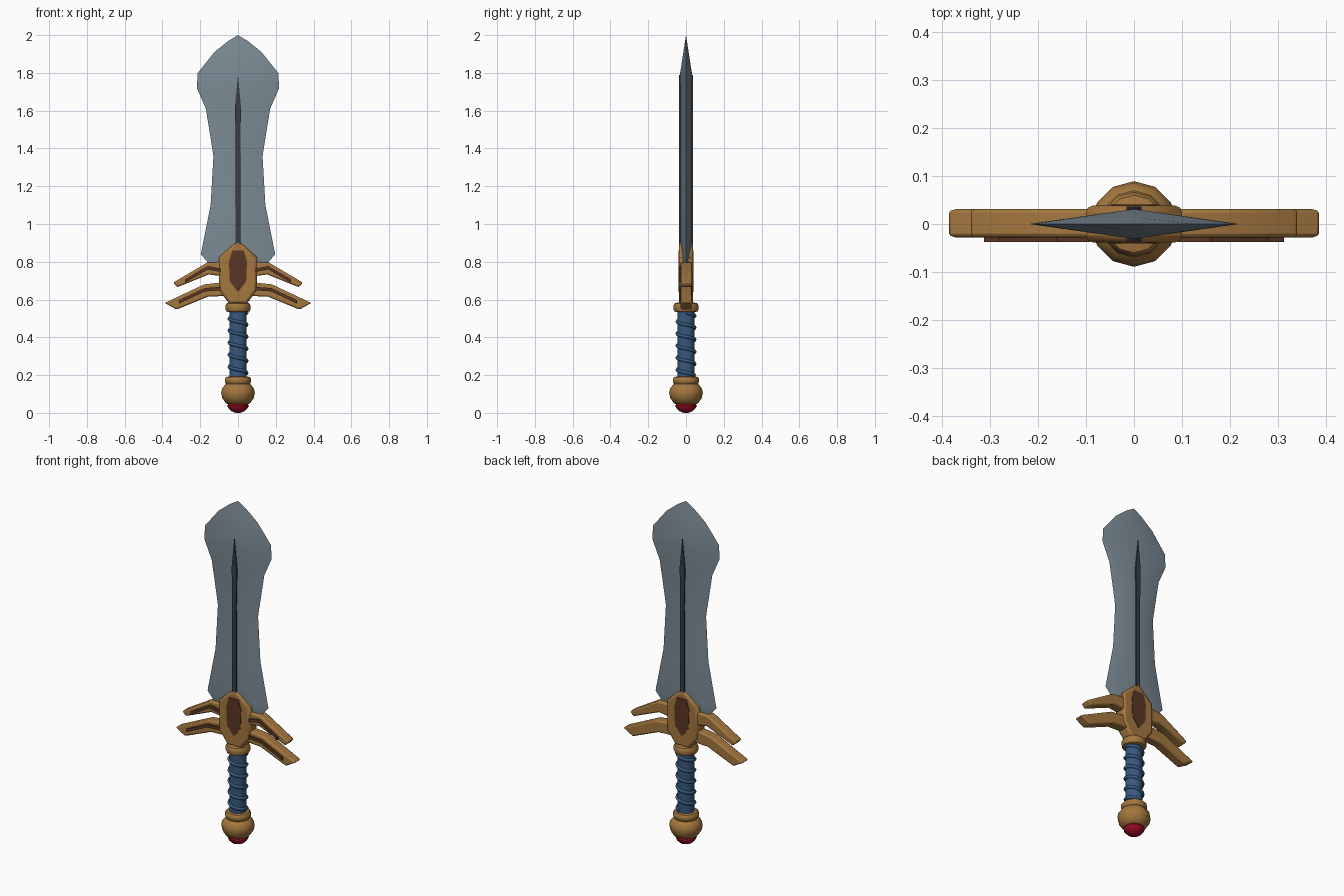
import bpy, bmesh, math

if "Cube" in bpy.data.objects:
    bpy.data.objects.remove(bpy.data.objects["Cube"])


def material(name, rgb):
    m = bpy.data.materials.new(name)
    m.diffuse_color = (*rgb, 1)
    m.use_nodes = True
    m.node_tree.nodes["Principled BSDF"].inputs["Base Color"].default_value = m.diffuse_color
    return m


GOLD = material("gold", (0.37, 0.185, 0.05))
STEEL = material("steel", (0.20, 0.26, 0.30))
DARK = material("dark steel", (0.04, 0.047, 0.062))
BLUE = material("blue leather", (0.04, 0.10, 0.21))
BROWN = material("dark brown", (0.10, 0.037, 0.018))
RED = material("red gem", (0.35, 0.004, 0.018))


def finish(name, bm, mat, bevel=0, smooth=None, segments=2):
    bmesh.ops.recalc_face_normals(bm, faces=bm.faces)
    me = bpy.data.meshes.new(name)
    bm.to_mesh(me)
    bm.free()
    ob = bpy.data.objects.new(name, me)
    bpy.context.collection.objects.link(ob)
    me.materials.append(mat)
    if bevel:
        b = ob.modifiers.new("bevel", 'BEVEL')
        b.width, b.segments, b.limit_method = bevel, segments, 'ANGLE'
        b.angle_limit = math.radians(50)
    if smooth:
        bpy.ops.object.select_all(action='DESELECT')
        ob.select_set(True)
        bpy.context.view_layer.objects.active = ob
        bpy.ops.object.shade_smooth_by_angle(angle=math.radians(smooth))
    return ob


def plate(name, pts, y0, y1, mat, bevel=0, smooth=None):
    """Outline in x, z extruded along y."""
    bm = bmesh.new()
    f = bm.faces.new([bm.verts.new((x, y0, z)) for x, z in pts])
    ext = bmesh.ops.extrude_face_region(bm, geom=[f])["geom"]
    for v in ext:
        if isinstance(v, bmesh.types.BMVert):
            v.co.y = y1
    return finish(name, bm, mat, bevel, smooth)


def both(half):
    """Complete a right half outline, skipping points on the centre line."""
    return half + [(-x, z) for x, z in reversed(half) if x > 0]


def lathe(name, prof, n, mat, smooth=40):
    bm = bmesh.new()
    rings = []
    for r, z in prof:
        rings.append([bm.verts.new((r * math.sin(2 * math.pi * i / n),
                                    r * math.cos(2 * math.pi * i / n), z)) for i in range(n)])
    for a, b in zip(rings, rings[1:]):
        for i in range(n):
            j = (i + 1) % n
            bm.faces.new((a[i], a[j], b[j], b[i]))
    bm.faces.new(rings[0])
    bm.faces.new(rings[-1])
    return finish(name, bm, mat, smooth=smooth)


# Blade: diamond cross-sections up to a point
bm = bmesh.new()
rows = []
for w, z in [(0.10, 0.74), (0.15, 0.785), (0.197, 0.84), (0.145, 1.10), (0.13, 1.36),
             (0.17, 1.61), (0.218, 1.72), (0.213, 1.80), (0.125, 1.91), (0.05, 1.97)]:
    d = 0.031 * min(1, (2.0 - z) / 0.2)
    rows.append([bm.verts.new(p) for p in ((-w, 0, z), (0, -d, z), (w, 0, z), (0, d, z))])
tip = bm.verts.new((0, 0, 2.0))
bm.faces.new(rows[0])
for a, b in zip(rows, rows[1:]):
    for i in range(4):
        j = (i + 1) % 4
        bm.faces.new((a[i], a[j], b[j], b[i]))
for i in range(4):
    bm.faces.new((rows[-1][i], rows[-1][(i + 1) % 4], tip))
finish("blade", bm, STEEL, smooth=30)

# Dark central rib showing on both sides of the blade
plate("blade_rib", both([(0.013, 0.80), (0.012, 1.40), (0.016, 1.62), (0.0, 1.79)]),
      -0.036, 0.036, DARK)

# Guard centre with a dark inlay on each side
plate("guard_centre", both([(0.045, 0.575), (0.10, 0.65), (0.10, 0.825), (0.0, 0.915)]),
      -0.038, 0.038, GOLD, 0.014, 40)
for s, side in ((-1, "front"), (1, "back")):
    plate("guard_inlay_" + side,
          both([(0.0, 0.64), (0.043, 0.695), (0.048, 0.80), (0.03, 0.86)]),
          s * 0.036, s * 0.041, BROWN)

# Guard wings with narrow inlaid strips on the front
WINGS = {
    "upper": ([(0.06, 0.80), (0.165, 0.795), (0.343, 0.69), (0.322, 0.665),
               (0.155, 0.733), (0.06, 0.72)],
              [(0.09, 0.755), (0.16, 0.768), (0.28, 0.698)]),
    "lower": ([(0.05, 0.695), (0.18, 0.68), (0.388, 0.582), (0.325, 0.547),
               (0.16, 0.615), (0.05, 0.62)],
              [(0.09, 0.658), (0.175, 0.652), (0.312, 0.588)]),
}
for level, (outline, line) in WINGS.items():
    strip = [(x, z + 0.009) for x, z in line] + [(x, z - 0.009) for x, z in reversed(line)]
    for s, side in ((1, "right"), (-1, "left")):
        plate(f"{level}_wing_{side}", [(s * x, z) for x, z in outline],
              -0.028, 0.031, GOLD, 0.008, 40)
        plate(f"{level}_wing_strip_{side}", [(s * x, z) for x, z in strip],
              -0.037, -0.028, BROWN)

# Grip, collars and pommel
lathe("grip", [(0.046, 0.17), (0.046, 0.55)], 16, BLUE)
lathe("top_collar", [(0.05, 0.533), (0.062, 0.538), (0.067, 0.55), (0.067, 0.568),
                     (0.06, 0.58), (0.045, 0.584)], 12, GOLD)
lathe("pommel_collar", [(0.05, 0.145), (0.064, 0.153), (0.07, 0.165), (0.07, 0.18),
                        (0.062, 0.19), (0.045, 0.193)], 12, GOLD)
lathe("pommel", [(0.045, 0.042), (0.065, 0.052), (0.083, 0.078), (0.089, 0.105),
                 (0.085, 0.128), (0.068, 0.15), (0.05, 0.158)], 12, GOLD)
lathe("pommel_gem", [(0.012, 0.0), (0.035, 0.009), (0.052, 0.025), (0.057, 0.038),
                     (0.05, 0.05)], 12, RED)

# Spiral cord around the grip
bm = bmesh.new()
turns, steps, sides = 5.2, 84, 6
prev = None
for k in range(steps + 1):
    t = k / steps
    a = 2 * math.pi * turns * t
    ring = []
    for i in range(sides):
        p = 2 * math.pi * i / sides
        r = 0.046 + 0.010 * math.cos(p)
        ring.append(bm.verts.new((r * math.cos(a), r * math.sin(a),
                                  0.53 - 0.33 * t + 0.010 * math.sin(p))))
    if prev:
        for i in range(sides):
            j = (i + 1) % sides
            bm.faces.new((prev[i], prev[j], ring[j], ring[i]))
    else:
        bm.faces.new(ring)
    prev = ring
bm.faces.new(prev)
finish("grip_cord", bm, BLUE, smooth=70)
